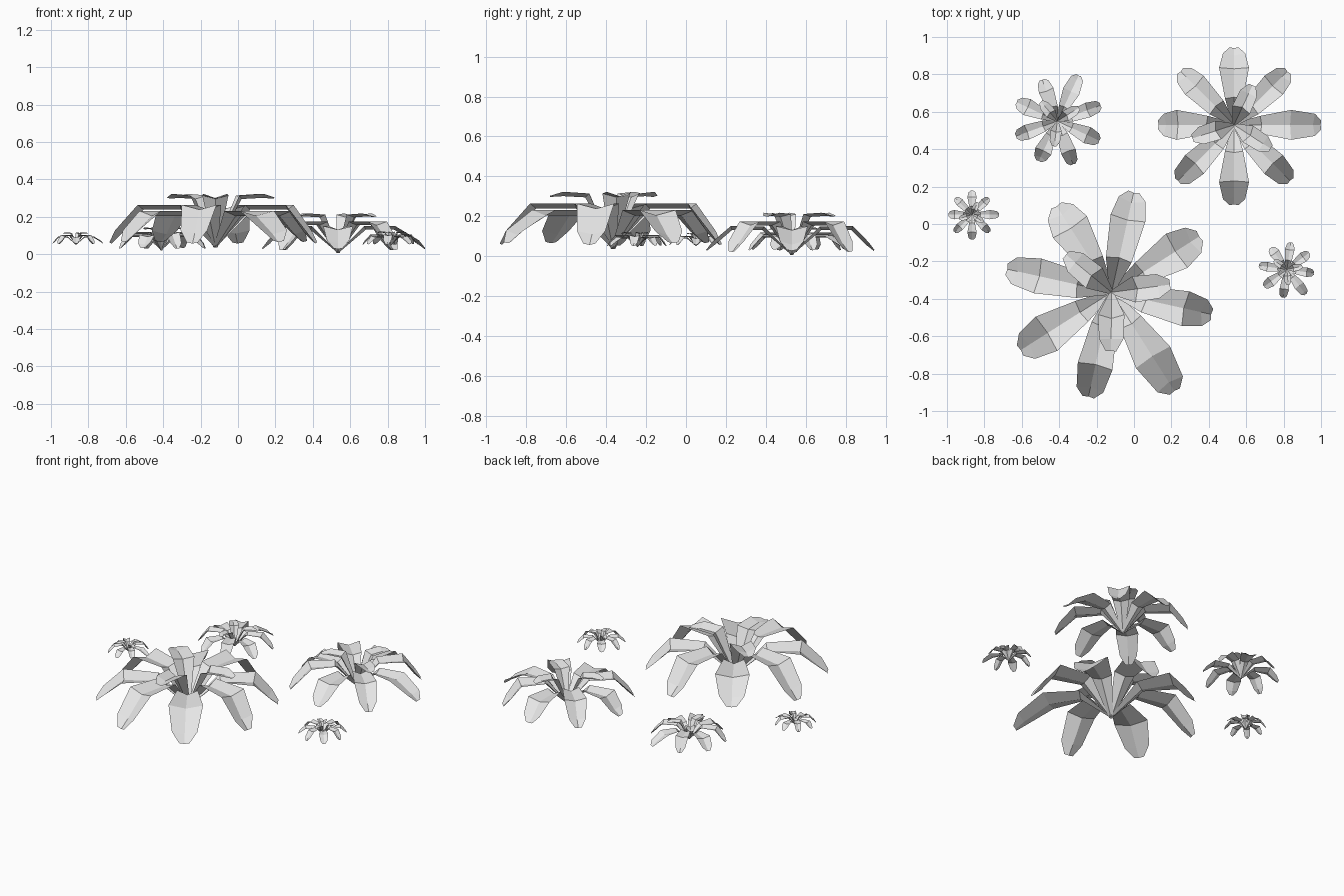
import bpy, bmesh
from math import radians
from mathutils import Vector, Matrix

cube = bpy.data.objects.get("Cube")
if cube:
    bpy.data.objects.remove(cube)

# One plain leaf colour
grey = bpy.data.materials.new("pale_grey")
grey.use_nodes = True
colour = (0.8, 0.8, 0.8, 1)
grey.diffuse_color = colour
grey.node_tree.nodes["Principled BSDF"].inputs["Base Color"].default_value = colour


def add_leaf(bm, angle, path):
    """Valley-folded leaf; path holds (radius, height, half width, fold depth)."""
    turn = Matrix.Rotation(radians(angle), 3, 'Z')
    pts = [Vector((r, 0, z)) for r, z, w, d in path]
    rows = []
    for i, (r, z, w, d) in enumerate(path):
        along = pts[min(i + 1, len(pts) - 1)] - pts[max(i - 1, 0)]
        up = Vector((-along.z, 0, along.x)).normalized()
        side = Vector((0, w, 0))
        rim = pts[i] + up * d
        rows.append([bm.verts.new(turn @ p) for p in (rim - side, pts[i], rim + side)])
    for a, b in zip(rows, rows[1:]):
        for j in range(2):
            bm.faces.new((a[j], b[j], b[j + 1], a[j + 1]))


def upper_leaf(tip):
    return [(0, 0, .012, .004), (.19, .203, .07, .028), (.395, .203, .095, .028),
            (tip - .055, .075, .073, .026), (tip, .022, .03, .008)]


def lower_leaf(tip):
    return [(0, 0, .012, .004), (.2, .17, .065, .028), (.405, .17, .108, .028),
            (tip - .055, .072, .08, .026), (tip, .03, .032, .008)]


def inner_leaf(tip):
    return [(0, 0, .01, .004), (.14, .26, .07, .028), (.25, .266, .065, .022),
            (tip, .262, .028, .006)]


def make_object(name, bm, place, turn, size):
    mesh = bpy.data.meshes.new(name)
    bm.to_mesh(mesh)
    bm.free()
    mesh.materials.append(grey)
    ob = bpy.data.objects.new(name, mesh)
    ob.location = place
    ob.rotation_euler.z = radians(turn)
    ob.scale = (size,) * 3
    bpy.context.collection.objects.link(ob)


LOWER_TIPS = (.625, .555, .545, .575)
UPPER_TIPS = (.545, .545, .57, .57)
INNER_ANGLES = (-33, 65, 198)


def make_plant(name, place, turn, size):
    # Outer ring: lower and upper leaves alternate
    bm = bmesh.new()
    for i in range(4):
        add_leaf(bm, 90 * i, lower_leaf(LOWER_TIPS[i]))
        add_leaf(bm, 90 * i + 45, upper_leaf(UPPER_TIPS[i]))
    make_object(name + "_outer_leaves", bm, place, turn, size)
    # Raised inner leaves
    bm = bmesh.new()
    for angle in INNER_ANGLES:
        add_leaf(bm, angle, inner_leaf(.315))
    make_object(name + "_inner_leaves", bm, place, turn, size)


make_plant("large_plant", (-.12, -.365, .035), -57.5, 1)
make_plant("medium_plant", (.535, .53, .005), 0, .74)
make_plant("small_plant", (-.41, .55, .02), 65, .43)
make_plant("tiny_left_plant", (.818, -.243, .045), -53, .265)
make_plant("tiny_right_plant", (-.866, .05, .05), 0, .23)
